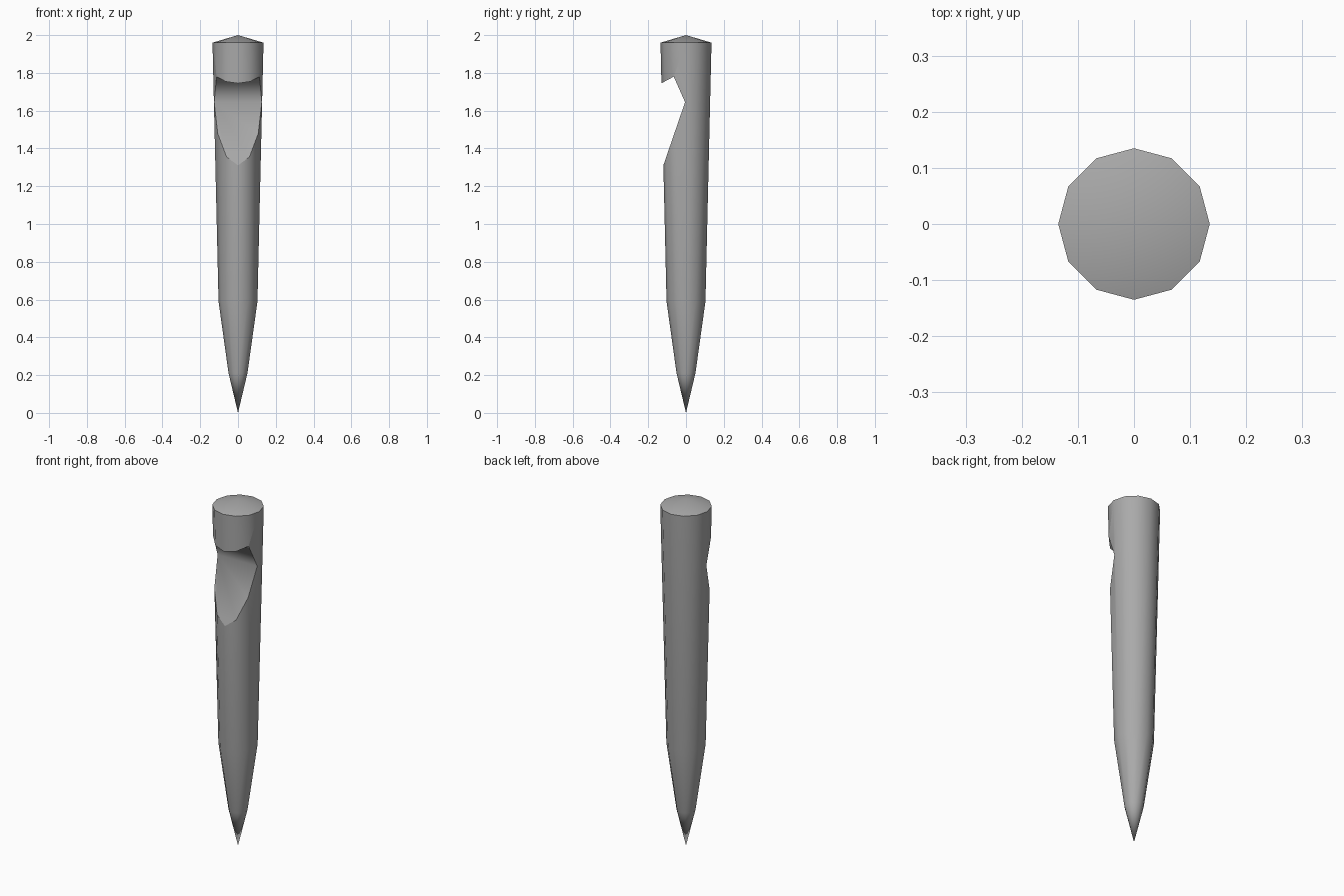
import bpy, bmesh, math
from mathutils import Vector

default = bpy.data.objects.get("Cube")
if default:
    bpy.data.objects.remove(default, do_unlink=True)

grey = bpy.data.materials.new("plain_grey")
grey.use_nodes = True
grey.diffuse_color = (0.4, 0.4, 0.4, 1)
grey.node_tree.nodes["Principled BSDF"].inputs["Base Color"].default_value = grey.diffuse_color


def make_object(name, bm):
    bmesh.ops.remove_doubles(bm, verts=bm.verts, dist=1e-5)
    bmesh.ops.recalc_face_normals(bm, faces=bm.faces)
    mesh = bpy.data.meshes.new(name)
    bm.to_mesh(mesh)
    bm.free()
    mesh.materials.append(grey)
    obj = bpy.data.objects.new(name, mesh)
    bpy.context.collection.objects.link(obj)
    return obj


# Tapered twelve-sided stake, from its point to its low conical cap
profile = [(0, 0), (0.05, 0.21), (0.103, 0.59), (0.135, 1.96), (0, 2)]
bm = bmesh.new()
points = [bm.verts.new((r, 0, z)) for r, z in profile]
lines = [bm.edges.new(pair) for pair in zip(points, points[1:])]
bmesh.ops.spin(bm, geom=points + lines, cent=(0, 0, 0), axis=(0, 0, 1),
               angle=math.tau, steps=12)
stake = make_object("stake", bm)

# Wedge that cuts the rope notch under the head
notch = [(-0.2, 1.707), (-0.065, 1.78), (-0.005, 1.645), (-0.2, 1.077)]
bm = bmesh.new()
side = bm.faces.new([bm.verts.new((-0.3, y, z)) for y, z in notch])
out = bmesh.ops.extrude_face_region(bm, geom=[side])
bmesh.ops.translate(bm, vec=(0.6, 0, 0),
                    verts=[v for v in out["geom"] if isinstance(v, bmesh.types.BMVert)])
cutter = make_object("notch_cutter", bm)
cutter.hide_render = True

cut = stake.modifiers.new("notch", "BOOLEAN")
cut.operation = "DIFFERENCE"
cut.solver = "EXACT"
cut.object = cutter
bpy.context.view_layer.objects.active = stake
stake.select_set(True)
cutter.select_set(False)
bpy.ops.object.modifier_apply(modifier=cut.name)
bpy.data.objects.remove(cutter, do_unlink=True)


# Smooth shading within the wall, the notch and the cap, with sharp borders
def region(face):
    if face.normal.z > 0.8:
        return "cap"
    return "notch" if abs(face.normal.x) < 0.01 else "wall"


bm = bmesh.new()
bm.from_mesh(stake.data)
for face in bm.faces:
    face.smooth = True
for edge in bm.edges:
    edge.smooth = len({region(f) for f in edge.link_faces}) == 1
bm.to_mesh(stake.data)
bm.free()
